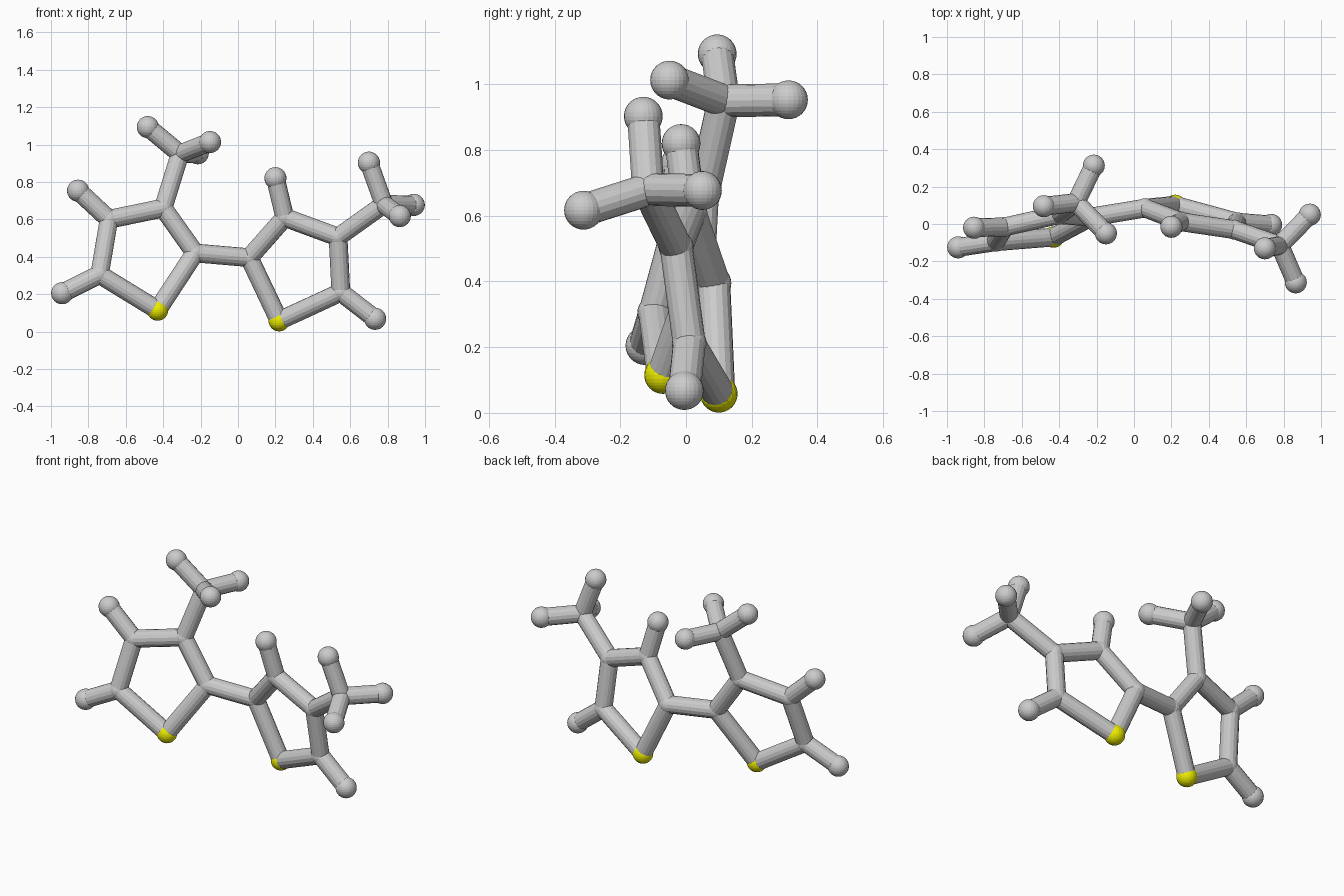
import bpy
from mathutils import Vector

if "Cube" in bpy.data.objects:
    bpy.data.objects.remove(bpy.data.objects["Cube"])

BOND_R, H_R, C_R, S_R = 0.05, 0.059, 0.053, 0.057

# Joint centres of the ball-and-stick model
P = {
    # left ring
    "sulfur_l": (-0.43, -0.07, 0.115), "carbon_l2": (-0.23, 0.037, 0.42),
    "carbon_l3": (-0.40, 0.05, 0.66), "carbon_l4": (-0.69, -0.015, 0.60),
    "carbon_l5": (-0.74, -0.095, 0.305),
    "hydrogen_l4": (-0.855, -0.02, 0.753), "hydrogen_l5": (-0.94, -0.125, 0.205),
    # left methyl
    "carbon_lm": (-0.31, 0.115, 0.95), "hydrogen_lm1": (-0.482, 0.095, 1.093),
    "hydrogen_lm2": (-0.15, -0.05, 1.013), "hydrogen_lm3": (-0.215, 0.312, 0.953),
    # right ring
    "sulfur_r": (0.22, 0.10, 0.058), "carbon_r2": (0.06, 0.085, 0.395),
    "carbon_r3": (0.25, 0.012, 0.61), "carbon_r4": (0.535, -0.03, 0.505),
    "carbon_r5": (0.55, 0.01, 0.21),
    "hydrogen_r3": (0.20, -0.015, 0.82), "hydrogen_r5": (0.733, -0.005, 0.068),
    # right methyl
    "carbon_rm": (0.78, -0.115, 0.68), "hydrogen_rm1": (0.70, -0.13, 0.903),
    "hydrogen_rm2": (0.94, 0.05, 0.677), "hydrogen_rm3": (0.865, -0.312, 0.617),
}

yellow = bpy.data.materials.new("yellow")
yellow.diffuse_color = (0.85, 0.85, 0.0, 1)
yellow.use_nodes = True
yellow.node_tree.nodes["Principled BSDF"].inputs["Base Color"].default_value = yellow.diffuse_color


def ball(name, pos):
    r = {"s": S_R, "c": C_R, "h": H_R}[name[0]]
    bpy.ops.mesh.primitive_uv_sphere_add(segments=24, ring_count=16, radius=r, location=pos)
    ob = bpy.context.object
    ob.name = name + "_ball"
    if name[0] == "s":
        ob.data.materials.append(yellow)


def stick(a, b):
    p, q = Vector(P[a]), Vector(P[b])
    d = q - p
    bpy.ops.mesh.primitive_cylinder_add(vertices=16, radius=BOND_R, depth=d.length,
                                        location=(p + q) / 2)
    ob = bpy.context.object
    ob.name = f"bond_{a}_{b}"
    ob.rotation_mode = 'QUATERNION'
    ob.rotation_quaternion = d.to_track_quat('Z', 'Y')


# Balls at every joint
for name, pos in P.items():
    ball(name, pos)

# Rings and methyl groups, both sides
for s, methyl_at, hyd in (("l", 3, (4, 5)), ("r", 4, (3, 5))):
    ring = [f"sulfur_{s}"] + [f"carbon_{s}{i}" for i in range(2, 6)]
    for i in range(5):
        stick(ring[i], ring[(i + 1) % 5])
    for i in hyd:
        stick(f"carbon_{s}{i}", f"hydrogen_{s}{i}")
    stick(f"carbon_{s}{methyl_at}", f"carbon_{s}m")
    for i in (1, 2, 3):
        stick(f"carbon_{s}m", f"hydrogen_{s}m{i}")

# Link between the rings
stick("carbon_l2", "carbon_r2")
